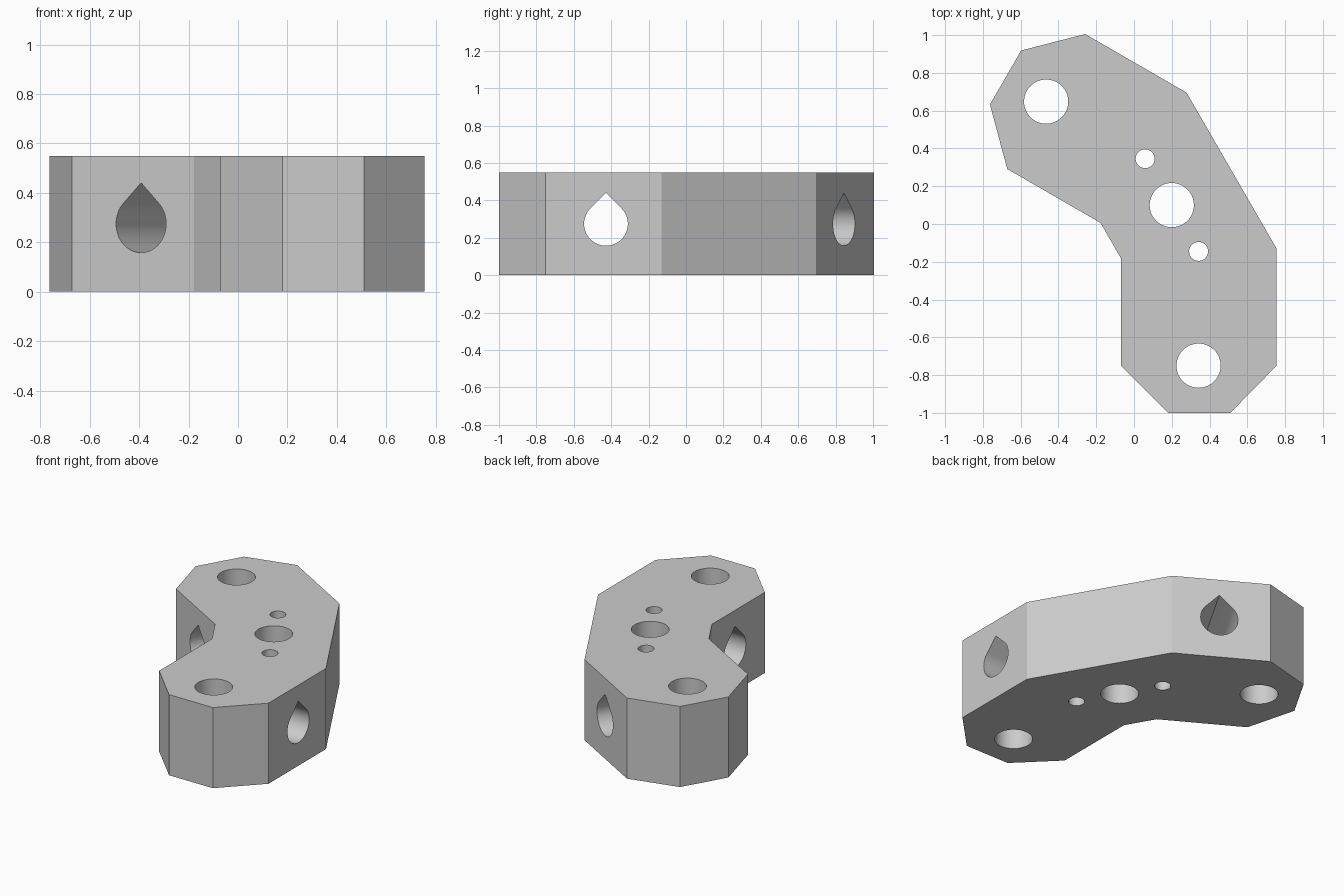
import bpy, bmesh
from math import sin, cos, pi, radians
from mathutils import Matrix, Vector

if "Cube" in bpy.data.objects:
    bpy.data.objects.remove(bpy.data.objects["Cube"], do_unlink=True)

HEIGHT = 0.55
PIVOT = Vector((0.2, 0.1))      # centre of the bend
BORE, PIN = 0.117, 0.05         # hole radii


def reflect(p):
    """Mirror a plan point across the 30 degree line through the bend."""
    d = Vector(p) - PIVOT
    c, s = cos(radians(60)), sin(radians(60))
    return PIVOT + Vector((c * d.x + s * d.y, s * d.x - c * d.y))


def add_prism(bm, points, depth, matrix):
    """Extrude a closed outline along local z, then place it."""
    bottom = [bm.verts.new(matrix @ Vector((x, y, 0))) for x, y in points]
    face = bm.faces.new(bottom)
    result = bmesh.ops.extrude_face_region(bm, geom=[face])
    shift = matrix.to_3x3() @ Vector((0, 0, depth))
    new = [v for v in result["geom"] if isinstance(v, bmesh.types.BMVert)]
    bmesh.ops.translate(bm, verts=new, vec=shift)


def make_object(name, bm):
    bmesh.ops.recalc_face_normals(bm, faces=bm.faces[:])
    mesh = bpy.data.meshes.new(name)
    bm.to_mesh(mesh)
    bm.free()
    obj = bpy.data.objects.new(name, mesh)
    bpy.context.collection.objects.link(obj)
    return obj


def circle(radius, n=64):
    return [(radius * cos(2 * pi * i / n), radius * sin(2 * pi * i / n)) for i in range(n)]


def teardrop(radius, n=48):
    """Round bottom with a 45 degree roof meeting at a point (+y is up)."""
    arc = [radians(135 + 270 * i / n) for i in range(n + 1)]
    return [(radius * cos(a), radius * sin(a)) for a in arc] + [(0, radius * 2 ** 0.5)]


# Bent body: one arm outline plus its reflection
arm = [(0.755, -0.13), (0.755, -0.75), (0.51, -1), (0.18, -1), (-0.07, -0.75), (-0.07, -0.18)]
outline = arm + [reflect(p) for p in reversed(arm)]
bm = bmesh.new()
add_prism(bm, outline, HEIGHT, Matrix.Identity(4))
body = make_object("bent_bracket", bm)

# Cutters: vertical bores and pin holes
bm = bmesh.new()
end, pin = (0.342, -0.75), (0.342, -0.145)
for centre, radius in [(PIVOT, BORE), (end, BORE), (reflect(end), BORE),
                       (pin, PIN), (reflect(pin), PIN)]:
    add_prism(bm, circle(radius), HEIGHT + 0.2,
              Matrix.Translation((centre[0], centre[1], -0.1)))

# Cutters: teardrop cross holes through each arm
cross = Vector((0.342, -0.428))
for centre, angle in [(cross, 0), (reflect(cross), 60)]:
    a = radians(angle)
    axis = Vector((cos(a), sin(a), 0))
    up = Vector((0, 0, 1))
    frame = Matrix((up.cross(axis), up, axis)).transposed().to_4x4()
    start = Vector((centre[0], centre[1], HEIGHT / 2)) - axis * 0.6
    add_prism(bm, teardrop(BORE), 1.2, Matrix.Translation(start) @ frame)
cutter = make_object("hole_cutter", bm)
cutter.hide_render = True

cut = body.modifiers.new("holes", "BOOLEAN")
cut.operation = "DIFFERENCE"
cut.solver = "EXACT"
cut.object = cutter
bpy.ops.object.select_all(action="DESELECT")
body.select_set(True)
bpy.context.view_layer.objects.active = body
bpy.ops.object.modifier_apply(modifier=cut.name)
bpy.data.objects.remove(cutter, do_unlink=True)

# Plain grey finish
grey = bpy.data.materials.new("plain_grey")
grey.use_nodes = True
colour = (0.6, 0.6, 0.6, 1)
grey.diffuse_color = colour
grey.node_tree.nodes["Principled BSDF"].inputs["Base Color"].default_value = colour
body.data.materials.clear()
body.data.materials.append(grey)
bpy.ops.object.shade_smooth_by_angle(angle=radians(20))
